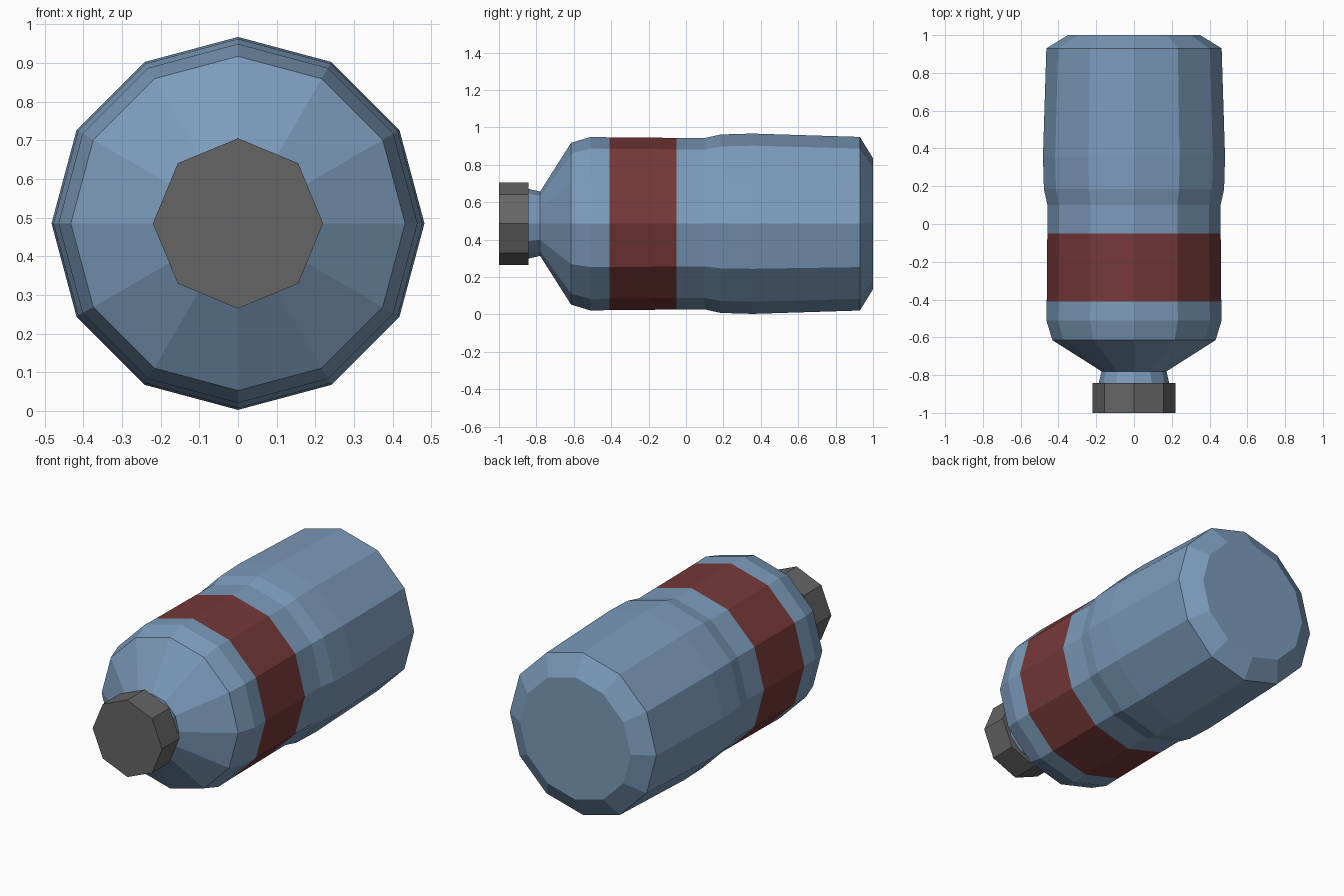
import bpy, bmesh
from math import cos, sin, tau

if "Cube" in bpy.data.objects:
    bpy.data.objects.remove(bpy.data.objects["Cube"])

AXIS_Z = 0.485


def material(name, rgb):
    m = bpy.data.materials.new(name)
    m.diffuse_color = (*rgb, 1)
    m.use_nodes = True
    m.node_tree.nodes["Principled BSDF"].inputs["Base Color"].default_value = m.diffuse_color
    return m


def lathe(name, profile, sides, mats, mat_of_band=None):
    """Flat-faced solid turned about the y axis from (y, radius) pairs."""
    bm = bmesh.new()
    rings = [[bm.verts.new((r * cos(tau * i / sides), y, AXIS_Z + r * sin(tau * i / sides)))
              for i in range(sides)] for y, r in profile]
    for b, (lo, hi) in enumerate(zip(rings, rings[1:])):
        for i in range(sides):
            j = (i + 1) % sides
            face = bm.faces.new((lo[i], lo[j], hi[j], hi[i]))
            face.material_index = (mat_of_band or {}).get(b, 0)
    bm.faces.new(rings[0])
    bm.faces.new(rings[-1])
    bmesh.ops.recalc_face_normals(bm, faces=bm.faces)
    mesh = bpy.data.meshes.new(name)
    bm.to_mesh(mesh)
    bm.free()
    for m in mats:
        mesh.materials.append(m)
    obj = bpy.data.objects.new(name, mesh)
    bpy.context.collection.objects.link(obj)
    return obj


blue = material("blue_plastic", (0.20, 0.33, 0.50))
red = material("red_label", (0.18, 0.04, 0.04))
dark = material("dark_cap", (0.13, 0.13, 0.13))

# Bottle lying on its side: neck, shoulder, label band, waist, base
bottle_profile = [(-0.85, 0.188), (-0.78, 0.172), (-0.615, 0.432), (-0.51, 0.464),
                  (-0.41, 0.462), (-0.05, 0.459), (0.10, 0.458), (0.185, 0.477),
                  (0.355, 0.482), (0.93, 0.464), (1.0, 0.35)]
lathe("bottle_body", bottle_profile, 12, [blue, red], {4: 1})

# Octagonal screw cap
lathe("bottle_cap", [(-1.0, 0.22), (-0.842, 0.22)], 8, [dark])
